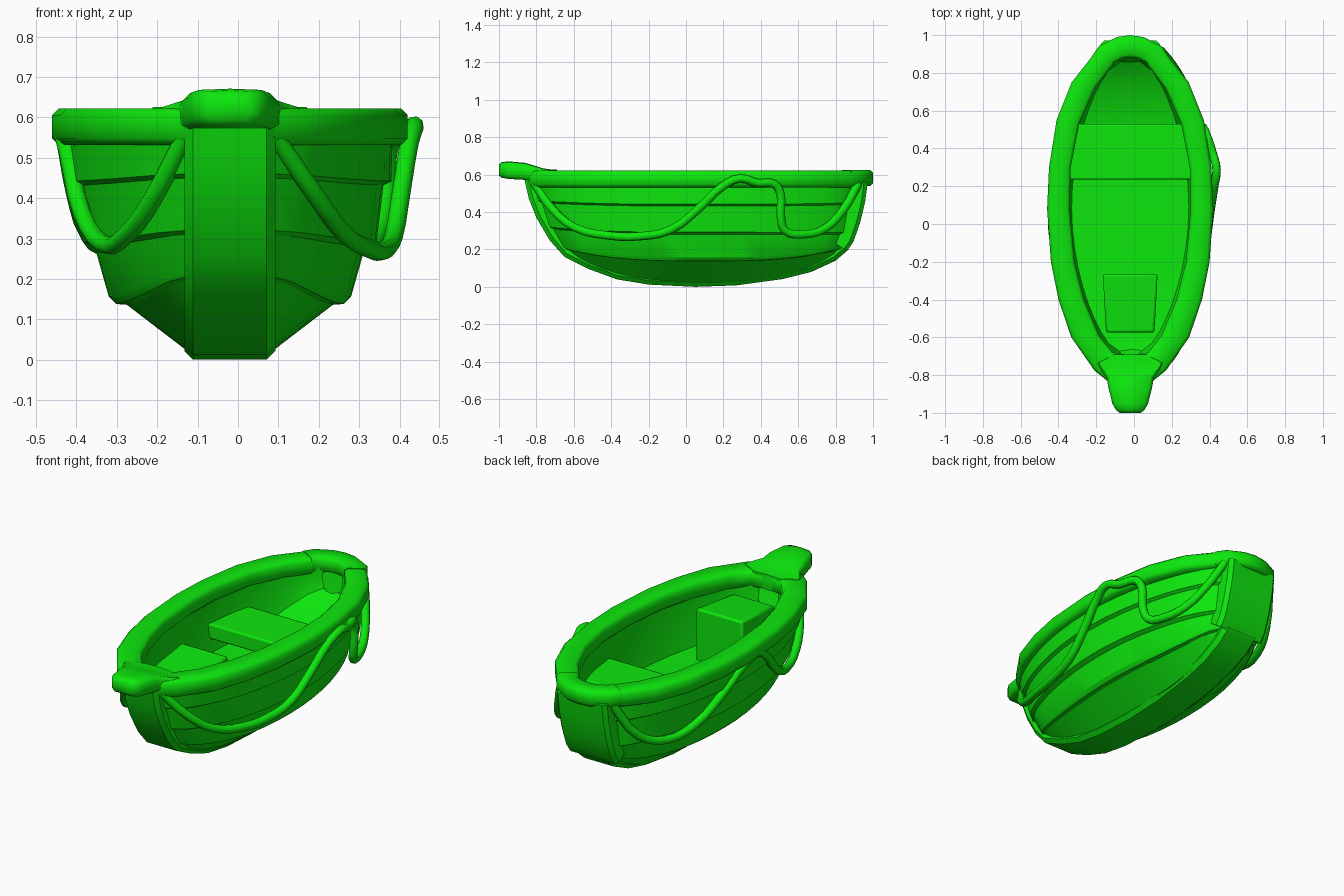
import bpy, bmesh, math
from mathutils import Vector

if "Cube" in bpy.data.objects:
    bpy.data.objects.remove(bpy.data.objects["Cube"])

CX = -0.02  # hull centre line
green = bpy.data.materials.new("green_paint")
green.diffuse_color = (0.004, 0.8, 0.004, 1)
green.use_nodes = True
green.node_tree.nodes["Principled BSDF"].inputs["Base Color"].default_value = green.diffuse_color


def finish(ob, angle=35):
    ob.data.materials.append(green)
    bpy.ops.object.select_all(action='DESELECT')
    ob.select_set(True)
    bpy.context.view_layer.objects.active = ob
    bpy.ops.object.shade_smooth_by_angle(angle=math.radians(angle))


def loft(name, rings, angle=35, bevel=0.0):
    """Solid through a row of closed rings with the same point count."""
    bm = bmesh.new()
    rows = [[bm.verts.new((p[0] + CX, p[1], p[2])) for p in r] for r in rings]
    n = len(rows[0])
    for a, b in zip(rows, rows[1:]):
        for i in range(n):
            j = (i + 1) % n
            bm.faces.new((a[i], a[j], b[j], b[i]))
    bm.faces.new(rows[0])
    bm.faces.new(rows[-1])
    bmesh.ops.recalc_face_normals(bm, faces=bm.faces)
    me = bpy.data.meshes.new(name)
    bm.to_mesh(me)
    bm.free()
    ob = bpy.data.objects.new(name, me)
    bpy.context.collection.objects.link(ob)
    if bevel:
        m = ob.modifiers.new("soft_edges", 'BEVEL')
        m.width, m.segments, m.limit_method = bevel, 2, 'ANGLE'
        m.angle_limit = math.radians(40)
    finish(ob, angle)
    return ob


# Hull rails: end half-width, mid half-width, front y/z, mid z, back y/z
outer = [
    (.11, .402, -.82, .57, .57, .93, .57),
    (.11, .400, -.79, .46, .442, .92, .45),
    (.10, .380, -.78, .45, .432, .91, .44),
    (.11, .363, -.73, .32, .292, .88, .29),
    (.10, .335, -.72, .31, .280, .87, .28),
    (.11, .300, -.66, .22, .156, .84, .22),
    (.11, .282, -.65, .205, .138, .83, .205),
    (.10, .255, -.64, .20, .136, .82, .20),
    (.09, .110, -.60, .155, .025, .81, .17),
]
inner = [
    (.06, .350, -.71, .57, .57, .87, .57),
    (.06, .345, -.70, .44, .43, .87, .50),
    (.05, .310, -.68, .30, .27, .86, .46),
    (.00, .000, -.69, .29, .27, .88, .46),
]


def rail_point(r, t):
    e, w, yf, zf, zm, yb, zb = r
    u = 2 * t - 1
    z = zm + ((zf if u < 0 else zb) - zm) * abs(u) ** 3
    return (e + (w - e) * max(0, math.sin(math.pi * t)) ** .6, yf + (yb - yf) * t, z)


def mx(p):
    return (-p[0], p[1], p[2])


rings = []
N = 18
for k in range(N + 1):
    s = k / N
    t = .5 * s + .5 * (.5 - .5 * math.cos(math.pi * s))
    o = [rail_point(r, t) for r in outer]
    i = [rail_point(r, t) for r in inner]
    rings.append(o + [mx(p) for p in reversed(o)] + [mx(p) for p in i] + i[-2::-1])
loft("plank_hull", rings, 28)

# Keel and stem band, following the side profile
keel = [(-.865, .58), (-.84, .47), (-.80, .37), (-.73, .25), (-.65, .16), (-.52, .095),
        (-.37, .04), (-.2, .012), (.05, 0), (.27, .008), (.52, .042), (.67, .08),
        (.80, .14), (.87, .20)]


def band(name, path, hw, thick, bev):
    rs = []
    for k, (y, z) in enumerate(path):
        a, b = path[max(0, k - 1)], path[min(len(path) - 1, k + 1)]
        d = Vector((b[0] - a[0], b[1] - a[1])).normalized()
        n = Vector((-d.y, d.x))  # points into the hull

        def at(x, h):
            return (x, y + n.x * h, z + n.y * h)
        rs.append([at(-hw, bev), at(-hw + bev, 0), at(hw - bev, 0), at(hw, bev),
                   at(hw, thick), at(-hw, thick)])
    loft(name, rs)


band("keel_band", keel, .113, .075, .022)
# Stern board
band("stern_board", [(.86, .19), (.895, .24), (.93, .34), (.957, .45), (.972, .56)], .157, .085, .02)


# Gunwale: plan pairs (outer x, y, inner x, y)
def rim(name, pairs, z0, z1, c=.016):
    rs = []
    for ox, oy, ix, iy in pairs:
        o, i = Vector((ox, oy)), Vector((ix, iy))
        d = (i - o).normalized() * c

        def at(p, z):
            return (p.x, p.y, z)
        rs.append([at(o, z0 + c), at(o, z1 - c), at(o + d, z1), at(i - d, z1),
                   at(i, z1 - c), at(i, z0 + c), at(i - d, z0), at(o + d, z0)])
    loft(name, rs, 50)


side = [(.11, -.84, .03, -.69), (.19, -.775, .095, -.68), (.312, -.6, .165, -.59),
        (.38, -.4, .245, -.4), (.42, -.2, .295, -.2), (.44, .08, .32, .08),
        (.43, .3, .315, .3), (.39, .55, .27, .53), (.31, .75, .185, .72), (.2, .89, .10, .83)]


def flip(p):
    return (-p[0], p[1], -p[2], p[3])


rim("right_gunwale", side, .532, .622)
rim("left_gunwale", [flip(p) for p in side], .532, .622)
half = [(.203, .888, .10, .828), (.165, .942, .085, .855), (.07, .99, .04, .877)]
rim("stern_cap", half + [(0, 1.0, 0, .88)] + [flip(p) for p in reversed(half)], .538, .626)

# Bow cap: y, half-width, bottom z, top z; flares back into the gunwale
bow = [(-1.0, .055, .595, .65), (-.985, .075, .583, .664), (-.95, .095, .577, .668),
       (-.86, .117, .572, .66), (-.81, .125, .56, .645), (-.77, .165, .54, .632),
       (-.735, .185, .54, .626), (-.69, .10, .54, .623)]
rings = []
for y, w, a, b in bow:
    c = .018
    rings.append([(-w, y, a + c), (-w, y, b - c), (-w + c, y, b), (0, y, b + .003), (w - c, y, b),
                  (w, y, b - c), (w, y, a + c), (w - c, y, a), (-w + c, y, a)])
loft("bow_cap", rings, 50)


# Seats: tapered blocks
def block(name, y0, w0, y1, w1, z0, top0, top1, bev):
    loft(name, [[(-w, y, z0), (w, y, z0), (w, y, t), (-w, y, t)]
                for y, w, t in ((y0, w0, top0), (y1, w1, top1))], 35, bev)


block("bench", .235, .335, .53, .295, .34, .425, .425, .01)
block("front_box_seat", -.575, .128, -.265, .145, .25, .53, .56, .012)


# Side ropes
def rope(name, pts, r=.023):
    cu = bpy.data.curves.new(name, 'CURVE')
    cu.dimensions = '3D'
    cu.bevel_depth, cu.bevel_resolution = r, 2
    cu.resolution_u = 3
    cu.use_fill_caps = True
    sp = cu.splines.new('BEZIER')
    sp.bezier_points.add(len(pts) - 1)
    for b, p in zip(sp.bezier_points, pts):
        b.co = p
        b.handle_left_type = b.handle_right_type = 'AUTO'
    ob = bpy.data.objects.new(name, cu)
    bpy.context.collection.objects.link(ob)
    bpy.ops.object.select_all(action='DESELECT')
    ob.select_set(True)
    bpy.context.view_layer.objects.active = ob
    bpy.ops.object.convert(target='MESH')
    finish(bpy.context.object, 50)


rope("right_rope", [(.09, -.81, .555), (.19, -.71, .41), (.26, -.59, .315), (.325, -.42, .275),
                    (.36, -.25, .27), (.385, -.08, .305), (.405, .07, .42), (.425, .2, .54),
                    (.437, .29, .58), (.415, .38, .555), (.385, .47, .55), (.37, .505, .50),
                    (.365, .507, .38), (.345, .53, .30), (.315, .62, .28), (.265, .74, .31),
                    (.205, .84, .41), (.14, .92, .55)])
rope("left_rope", [(-.13, -.81, .555), (-.21, -.71, .40), (-.275, -.58, .31), (-.33, -.42, .285),
                   (-.385, -.25, .36), (-.42, -.1, .51), (-.432, -.02, .555), (-.425, .08, .53),
                   (-.405, .25, .42), (-.37, .45, .31), (-.32, .64, .285), (-.255, .79, .35),
                   (-.18, .91, .55)])
